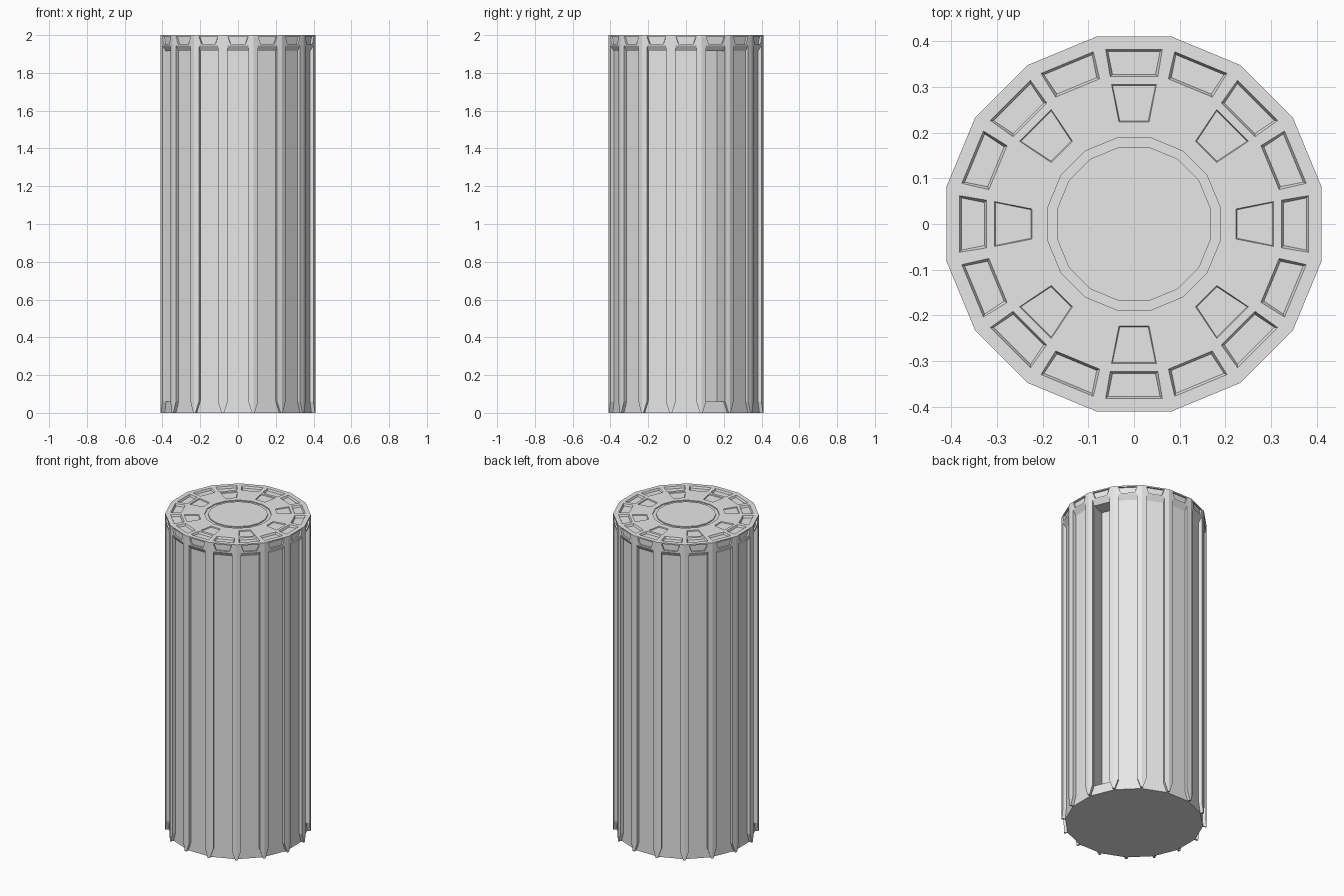
import bpy, bmesh
from math import sin, cos, pi
from mathutils import Vector

cube = bpy.data.objects.get("Cube")
if cube:
    bpy.data.objects.remove(cube, do_unlink=True)

SIDES = 16
STEP = 2 * pi / SIDES
HALF = STEP / 2
OUTER = 0.41      # apothem of rim and ribs
PANEL = 0.39      # apothem of recessed panels

grey = bpy.data.materials.new("light_grey")
grey.use_nodes = True
grey.diffuse_color = (0.8, 0.8, 0.8, 1)
grey.node_tree.nodes["Principled BSDF"].inputs["Base Color"].default_value = (0.8, 0.8, 0.8, 1)


def polar(angle, out, across, z):
    """Point at a distance out along an angle and across it."""
    return Vector((out * cos(angle) - across * sin(angle),
                   out * sin(angle) + across * cos(angle), z))


def ring(apothem, z):
    r = apothem / cos(HALF)
    return [polar((i + 0.5) * STEP, r, 0, z) for i in range(SIDES)]


def loft(bm, sections):
    """Closed solid through matching cross-sections."""
    part = bmesh.new()
    rows = [[part.verts.new(p) for p in s] for s in sections]
    n = len(rows[0])
    for a, b in zip(rows, rows[1:]):
        for i in range(n):
            j = (i + 1) % n
            part.faces.new((a[i], a[j], b[j], b[i]))
    part.faces.new(rows[0][::-1])
    part.faces.new(rows[-1])
    bmesh.ops.recalc_face_normals(part, faces=part.faces)
    temp = bpy.data.meshes.new("temp")
    part.to_mesh(temp)
    part.free()
    bm.from_mesh(temp)
    bpy.data.meshes.remove(temp)


def make(name, bm):
    mesh = bpy.data.meshes.new(name)
    bm.to_mesh(mesh)
    bm.free()
    mesh.materials.append(grey)
    ob = bpy.data.objects.new(name, mesh)
    bpy.context.collection.objects.link(ob)
    return ob


def carve(ob, cutter):
    """Subtract the cutter, keep the result and drop the cutter."""
    cutter.hide_render = True
    mod = ob.modifiers.new("carve", "BOOLEAN")
    mod.operation, mod.solver, mod.object = "DIFFERENCE", "EXACT", cutter
    graph = bpy.context.evaluated_depsgraph_get()
    mesh = bpy.data.meshes.new_from_object(ob.evaluated_get(graph))
    ob.modifiers.clear()
    ob.data = mesh
    bpy.data.objects.remove(cutter, do_unlink=True)


def top_pocket(bm, angle, r0, w0, r1, w1, depth=0.012, slope=0.005):
    """Trapezoid pocket in the top, from radius r0 to r1, with sloping walls."""
    def section(z, s):
        return [polar(angle, r0 + s, -w0 + s, z), polar(angle, r1 - s, -w1 + s, z),
                polar(angle, r1 - s, w1 - s, z), polar(angle, r0 + s, w0 - s, z)]
    loft(bm, [section(2 - depth, slope), section(2, 0), section(2.02, 0)])


# Core with recessed flat panels and two deep opposite slots
bm = bmesh.new()
loft(bm, [ring(PANEL, 0), ring(PANEL, 1.94)])
core = make("core", bm)
bm = bmesh.new()
for angle in (STEP, STEP + pi):
    loft(bm, [[polar(angle, r, v, z) for r, v in
               ((0.3, -0.052), (0.45, -0.052), (0.45, 0.052), (0.3, 0.052))]
              for z in (0.06, 1.92)])
carve(core, make("slot_cutter", bm))

# Corner ribs that taper to points at the foot
bm = bmesh.new()
corner = OUTER / cos(HALF)


def rib_section(angle, w, z):
    side_out, side_in = corner - w * sin(HALF), 0.03
    edge = w * cos(HALF)
    inner = (side_out - side_in * cos(HALF), edge - side_in * sin(HALF))
    return [polar(angle, inner[0], -inner[1], z), polar(angle, side_out, -edge, z),
            polar(angle, corner, 0, z),
            polar(angle, side_out, edge, z), polar(angle, inner[0], inner[1], z)]


for i in range(SIDES):
    a = (i + 0.5) * STEP
    loft(bm, [rib_section(a, 0.007, 0), rib_section(a, 0.027, 0.06),
              rib_section(a, 0.027, 1.945)])
make("ribs", bm)

# Cap with an undercut rim
bm = bmesh.new()
loft(bm, [ring(PANEL, 1.915), ring(OUTER, 1.945), ring(OUTER, 2)])
cap = make("cap", bm)

# Pockets in the cap: rim segments, inner petals and side notches
bm = bmesh.new()
for i in range(SIDES):
    a = i * STEP
    top_pocket(bm, a, 0.322, 0.052, 0.382, 0.062)
    if i % 2 == 0:
        top_pocket(bm, a, 0.223, 0.033, 0.305, 0.049, 0.006, 0.002)
    loft(bm, [[polar(a, r, v, z) for v, z in
               ((-low, 1.952), (low, 1.952), (high, 1.992), (-high, 1.992))]
              for r, low, high in ((0.4, 0.038, 0.052), (0.43, 0.042, 0.058))])
carve(cap, make("pocket_cutter", bm))

# Narrow round groove in the cap
bm = bmesh.new()
outer, inner = [[ring(r, z) for z in (1.994, 2.02)] for r in (0.188, 0.168)]
rows = [[bm.verts.new(p) for p in s] for s in (outer[0], outer[1], inner[1], inner[0])]
for a, b in zip(rows, rows[1:] + rows[:1]):
    for i in range(SIDES):
        j = (i + 1) % SIDES
        bm.faces.new((a[i], a[j], b[j], b[i]))
bmesh.ops.recalc_face_normals(bm, faces=bm.faces)
carve(cap, make("groove_cutter", bm))
